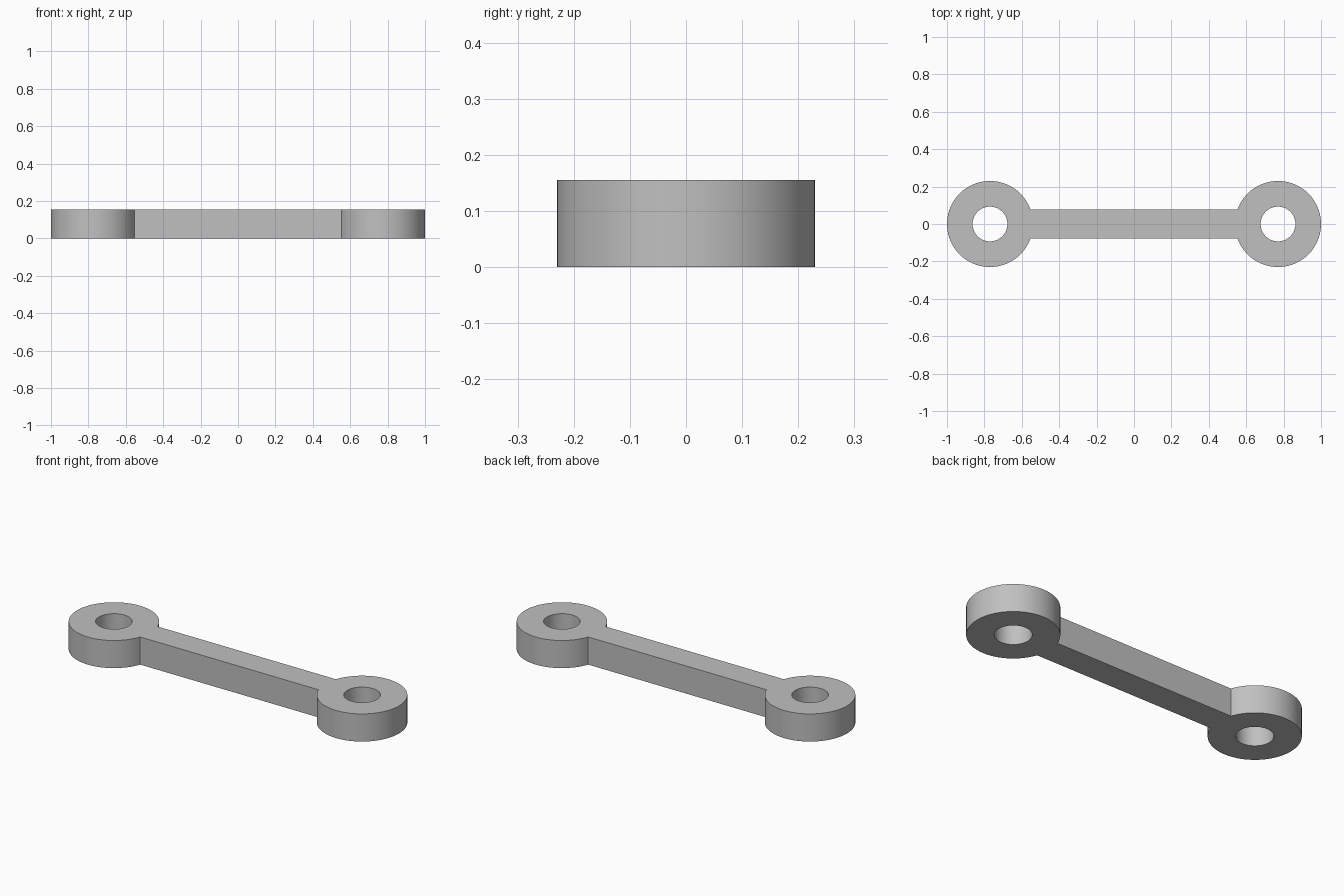
import bpy
import bmesh
from math import asin, cos, sin, pi

if "Cube" in bpy.data.objects:
    bpy.data.objects.remove(bpy.data.objects["Cube"], do_unlink=True)

EYE_X = 0.77        # centre of each round end
EYE_R = 0.23
HOLE_R = 0.093
BAR_HALF = 0.077
HEIGHT = 0.155
SEGMENTS = 72

grey = bpy.data.materials.new("plain grey")
grey.use_nodes = True
colour = (0.53, 0.53, 0.53, 1)
grey.diffuse_color = colour
grey.node_tree.nodes["Principled BSDF"].inputs["Base Color"].default_value = colour


def arc(cx, radius, start, end, steps):
    return [(cx + radius * cos(start + (end - start) * i / steps),
             radius * sin(start + (end - start) * i / steps), 0)
            for i in range(steps + 1)]


def add_loop(bm, points):
    verts = [bm.verts.new(p) for p in points]
    return [bm.edges.new((v, verts[i - 1])) for i, v in enumerate(verts)]


# Dumbbell outline: two arcs joined by the straight sides of the bar
neck = asin(BAR_HALF / EYE_R)
outline = arc(EYE_X, EYE_R, neck - pi, pi - neck, SEGMENTS)
outline += arc(-EYE_X, EYE_R, neck, 2 * pi - neck, SEGMENTS)

bm = bmesh.new()
edges = add_loop(bm, outline)

# Pin hole through each round end
for side in (-1, 1):
    edges += add_loop(bm, arc(side * EYE_X, HOLE_R, 0, 2 * pi, SEGMENTS)[:-1])

# Fill the flat profile and raise it to full thickness
bmesh.ops.triangle_fill(bm, edges=edges, use_beauty=True, use_dissolve=False)
raised = bmesh.ops.extrude_face_region(bm, geom=bm.faces[:], use_keep_orig=True)
top = [g for g in raised["geom"] if isinstance(g, bmesh.types.BMVert)]
bmesh.ops.translate(bm, verts=top, vec=(0, 0, HEIGHT))
bmesh.ops.recalc_face_normals(bm, faces=bm.faces[:])

mesh = bpy.data.meshes.new("link_arm")
bm.to_mesh(mesh)
bm.free()
mesh.materials.append(grey)

link_arm = bpy.data.objects.new("link_arm", mesh)
bpy.context.collection.objects.link(link_arm)
bpy.ops.object.select_all(action="DESELECT")
link_arm.select_set(True)
bpy.context.view_layer.objects.active = link_arm
bpy.ops.object.shade_smooth_by_angle()
